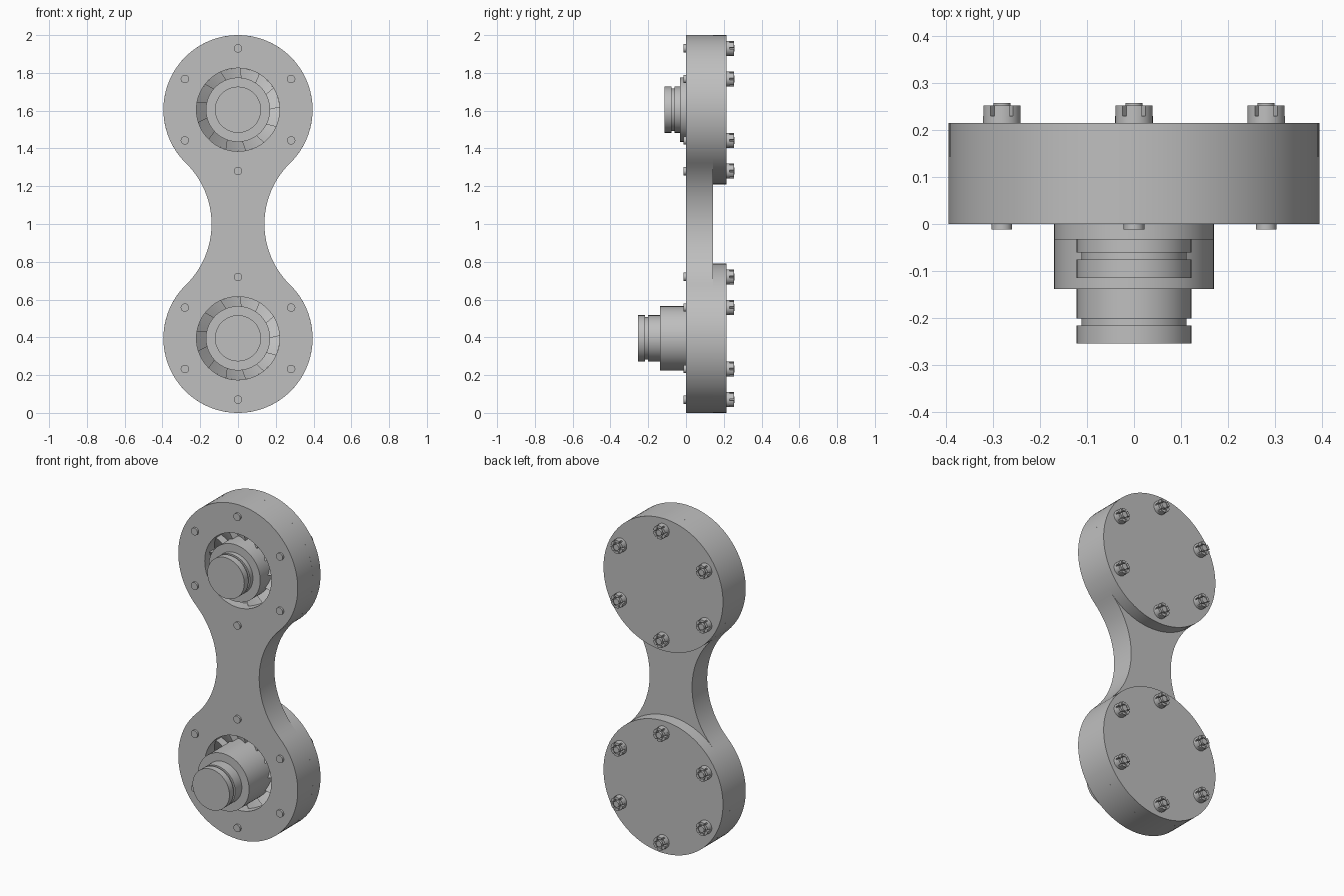
import bpy, bmesh
from math import sin, cos, pi, radians, atan2, hypot

cube = bpy.data.objects.get("Cube")
if cube:
    bpy.data.objects.remove(cube, do_unlink=True)

# One plain metal colour
grey = bpy.data.materials.new("plain_grey_metal")
grey.use_nodes = True
grey.diffuse_color = (0.52, 0.52, 0.52, 1)
grey.node_tree.nodes["Principled BSDF"].inputs["Base Color"].default_value = (0.52, 0.52, 0.52, 1)

LOBE_R = 0.395
LOBES = {"lower": 0.395, "upper": 1.605}
BODY_BACK = 0.143
COVER_BACK = 0.215
POCKET_R = 0.22
COLLAR_R = 0.17
SHAFT_R = 0.122
BOLT_CIRCLE = 0.325


def link(name, mesh, loc=(0, 0, 0)):
    obj = bpy.data.objects.new(name, mesh)
    obj.location = loc
    bpy.context.collection.objects.link(obj)
    return obj


def finish(name, bm):
    """Turn a bmesh into a shared mesh carrying the grey material."""
    bmesh.ops.recalc_face_normals(bm, faces=bm.faces)
    mesh = bpy.data.meshes.new(name)
    bm.to_mesh(mesh)
    bm.free()
    mesh.materials.append(grey)
    return mesh


def lathe(bm, profile, n=72):
    """Revolve (radius, y) points around the y axis, closing both ends."""
    rings = [[bm.verts.new((r * cos(2 * pi * i / n), y, r * sin(2 * pi * i / n)))
              for i in range(n)] for r, y in profile]
    for a, b in zip(rings, rings[1:]):
        for i in range(n):
            j = (i + 1) % n
            bm.faces.new((a[i], a[j], b[j], b[i]))
    bm.faces.new(rings[0])
    bm.faces.new(rings[-1])


def sector(bm, r0, r1, a0, a1, start_y, end_y, base_y, skew=0.0, steps=5):
    """Ring segment whose face ramps from start_y to end_y."""
    rows = []
    for i in range(steps + 1):
        t = i / steps
        a, y = a0 + (a1 - a0) * t, start_y + (end_y - start_y) * t
        corners = ((r0, a, y), (r1, a + skew, y), (r1, a + skew, base_y), (r0, a, base_y))
        rows.append([bm.verts.new((r * cos(b), d, r * sin(b))) for r, b, d in corners])
    for p, q in zip(rows, rows[1:]):
        for k in range(4):
            m = (k + 1) % 4
            bm.faces.new((p[k], p[m], q[m], q[k]))
    bm.faces.new(rows[0])
    bm.faces.new(rows[-1])


def turned(name, profile, loc=(0, 0, 0), n=72):
    bm = bmesh.new()
    lathe(bm, profile, n)
    return link(name, finish(name, bm), loc)


def arc(cx, cz, r, a0, a1, n):
    return [(cx + r * cos(a0 + (a1 - a0) * i / n), cz + r * sin(a0 + (a1 - a0) * i / n))
            for i in range(n)]


# Link body: two round lobes joined by tangent concave waist arcs
waist_r = 0.45
waist_x = 0.14 + waist_r
t = atan2(0.605, waist_x)
outline = (arc(0, LOBES["upper"], LOBE_R, -t, pi + t, 64)
           + arc(-waist_x, 1, waist_r, t, -t, 24)
           + arc(0, LOBES["lower"], LOBE_R, pi - t, 2 * pi + t, 64)
           + arc(waist_x, 1, waist_r, pi + t, pi - t, 24))
bm = bmesh.new()
face = bm.faces.new([bm.verts.new((x, 0, z)) for x, z in outline])
ext = bmesh.ops.extrude_face_region(bm, geom=[face])
bmesh.ops.translate(bm, vec=(0, BODY_BACK, 0),
                    verts=[v for v in ext["geom"] if isinstance(v, bmesh.types.BMVert)])
body = link("link_body", finish("link_body", bm))

# Round pockets cut through the body, closed behind by the covers
cutters = []
for z in LOBES.values():
    cutter = turned("pocket_cutter", [(POCKET_R, -0.1), (POCKET_R, 0.3)], (0, 0, z))
    cutter.hide_render = True
    cutters.append(cutter)
    mod = body.modifiers.new("pocket", 'BOOLEAN')
    mod.operation, mod.solver, mod.object = 'DIFFERENCE', 'EXACT', cutter
depsgraph = bpy.context.evaluated_depsgraph_get()
cut_mesh = bpy.data.meshes.new_from_object(body.evaluated_get(depsgraph))
body.modifiers.clear()
body.data = cut_mesh
for cutter in cutters:
    bpy.data.objects.remove(cutter, do_unlink=True)

# Ratchet ring of ramped teeth inside each pocket
bm = bmesh.new()
TEETH = 13
for k in range(TEETH):
    a = 2 * pi * k / TEETH
    sector(bm, COLLAR_R - 0.01, POCKET_R, a, a + 2 * pi / TEETH, 0.04, 0.09, BODY_BACK, 0.06)
ratchet_mesh = finish("ratchet_ring", bm)

# Bolt with a round tip at the front and a narrower end behind
bm = bmesh.new()
lathe(bm, [(0.022, -0.012), (0.022, 0.2), (0.018, 0.2), (0.018, 0.258)], 24)
bolt_mesh = finish("bolt", bm)

# Slotted nut: solid base with six raised lugs
bm = bmesh.new()
lathe(bm, [(0.04, COVER_BACK), (0.04, 0.23)], 36)
for k in range(6):
    a = radians(60 * k)
    sector(bm, 0.025, 0.04, a + 0.12, a + pi / 3 - 0.12, 0.253, 0.253, 0.23)
nut_mesh = finish("slotted_nut", bm)

# Front reach of the collar and the shaft on each lobe
REACH = {"lower": (-0.138, -0.255), "upper": (-0.033, -0.115)}
for side, z in LOBES.items():
    loc = (0, 0, z)
    collar, tip = REACH[side]
    turned(side + "_cover", [(LOBE_R, BODY_BACK), (LOBE_R, COVER_BACK)], loc, 96)
    link(side + "_ratchet_ring", ratchet_mesh, loc)
    # Stepped shaft with a retaining groove near its tip
    turned(side + "_shaft", [(COLLAR_R, BODY_BACK), (COLLAR_R, collar), (SHAFT_R, collar),
                             (SHAFT_R, tip + 0.054), (0.112, tip + 0.054),
                             (0.112, tip + 0.039), (SHAFT_R, tip + 0.039), (SHAFT_R, tip)], loc)
    for k in range(6):
        a = radians(30 + 60 * k)
        spot = (BOLT_CIRCLE * cos(a), 0, z + BOLT_CIRCLE * sin(a))
        link(f"{side}_bolt_{k + 1}", bolt_mesh, spot)
        link(f"{side}_nut_{k + 1}", nut_mesh, spot)

# Smooth round sides, crisp rims
done = set()
for obj in bpy.context.collection.objects:
    if obj.type != 'MESH' or obj.data.name in done or obj.data.materials[:1] != [grey]:
        continue
    done.add(obj.data.name)
    bpy.ops.object.select_all(action='DESELECT')
    obj.select_set(True)
    bpy.context.view_layer.objects.active = obj
    bpy.ops.object.shade_smooth_by_angle(angle=radians(30))
